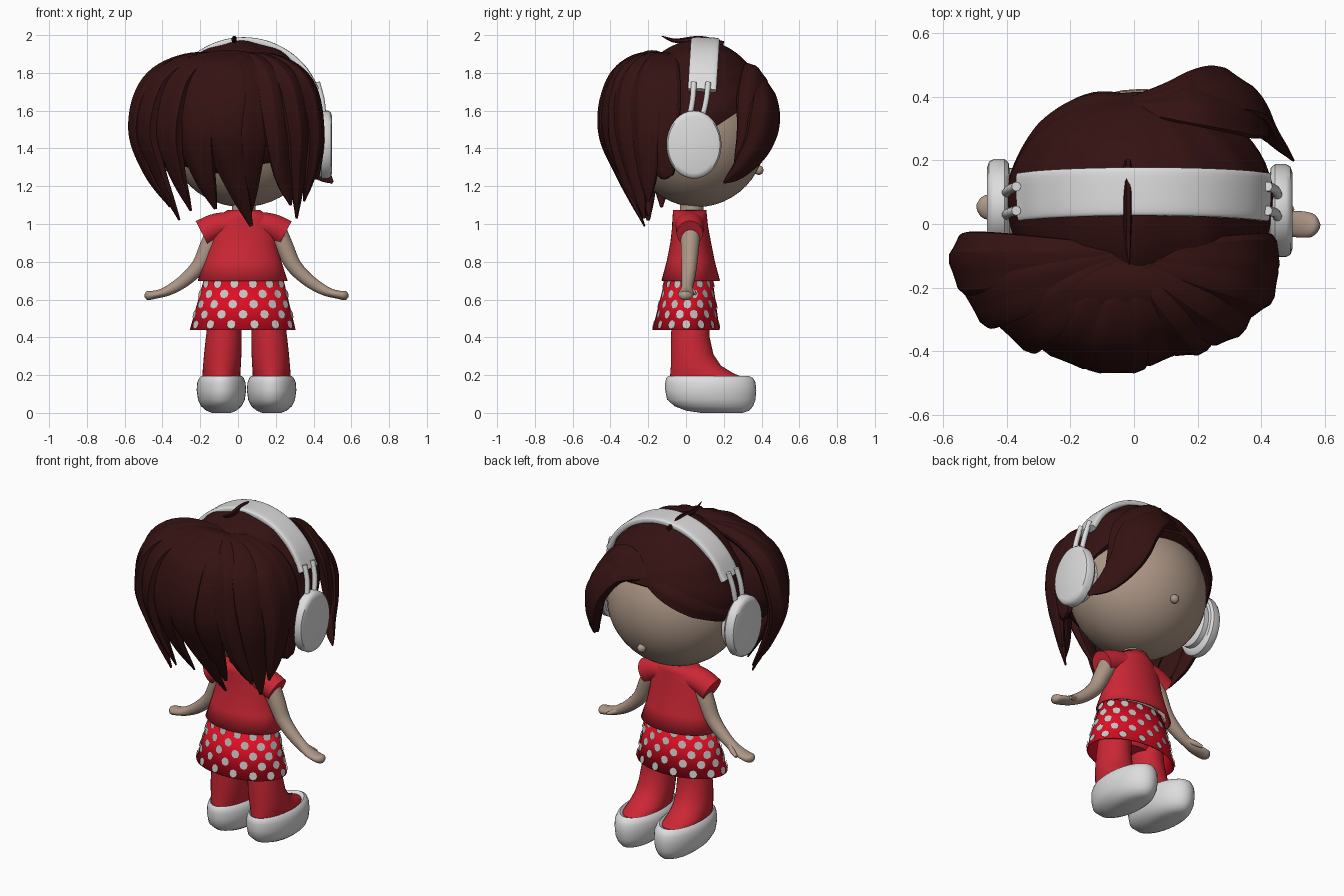
import bpy, bmesh
from math import sin, cos, pi, radians
from mathutils import Vector, Matrix

cube = bpy.data.objects.get("Cube")
if cube:
    bpy.data.objects.remove(cube)


def material(name, r, g, b):
    m = bpy.data.materials.new(name)
    m.use_nodes = True
    m.diffuse_color = (r, g, b, 1)
    m.node_tree.nodes["Principled BSDF"].inputs["Base Color"].default_value = (r, g, b, 1)
    return m


HAIR = material("dark brown hair", 0.035, 0.006, 0.006)
SKIN = material("tan skin", 0.42, 0.31, 0.24)
SHIRT = material("shirt red", 0.6, 0.02, 0.035)
SKIRT = material("skirt red", 0.75, 0.004, 0.018)
DOTS = material("dot grey", 0.58, 0.56, 0.54)
WHITE = material("white", 0.72, 0.72, 0.72)


def finish(bm, name, mat, angle=40, thickness=0):
    bmesh.ops.recalc_face_normals(bm, faces=bm.faces)
    mesh = bpy.data.meshes.new(name)
    bm.to_mesh(mesh)
    bm.free()
    mesh.materials.append(mat)
    ob = bpy.data.objects.new(name, mesh)
    bpy.context.collection.objects.link(ob)
    if thickness:
        ob.modifiers.new("wall", 'SOLIDIFY').thickness = thickness
    bpy.ops.object.select_all(action='DESELECT')
    ob.select_set(True)
    bpy.context.view_layer.objects.active = ob
    bpy.ops.object.shade_smooth_by_angle(angle=radians(angle))
    return ob


def skin_rings(rings, capped=True):
    """Bridge equal rings of points into a tube."""
    bm = bmesh.new()
    loops = [[bm.verts.new(p) for p in ring] for ring in rings]
    n = len(loops[0])
    for a, b in zip(loops, loops[1:]):
        for i in range(n):
            j = (i + 1) % n
            bm.faces.new((a[i], a[j], b[j], b[i]))
    if capped:
        bm.faces.new(loops[0])
        bm.faces.new(loops[-1])
    return bm


def loft(name, mat, rings, axis='z', capped=True, thickness=0, n=36):
    """Ellipse rings (position, centre, radius, centre, radius) along an axis."""
    out = []
    for t, c1, r1, c2, r2 in rings:
        pts = [(c1 + r1 * cos(2 * pi * i / n), c2 + r2 * sin(2 * pi * i / n)) for i in range(n)]
        out.append([(u, v, t) if axis == 'z' else (t, u, v) for u, v in pts])
    return finish(skin_rings(out, capped), name, mat, 40, thickness)


def spline(points, steps=7):
    pts = [Vector(p) for p in points]
    pts = [2 * pts[0] - pts[1]] + pts + [2 * pts[-1] - pts[-2]]
    out = []
    for a, b, c, d in zip(pts, pts[1:], pts[2:], pts[3:]):
        for k in range(steps):
            t = k / steps
            out.append(0.5 * (2 * b + (c - a) * t + (2 * a - 5 * b + 4 * c - d) * t * t
                              + (3 * b - a - 3 * c + d) * t ** 3))
    return out + [pts[-2]]


def sweep(name, mat, path, size, centre, n=20, ridge=0, power=1, angle=40):
    """Oval section along a smooth path; its flat side faces away from centre."""
    p = spline(path)
    rings = []
    for i, q in enumerate(p):
        w, h = size(i / (len(p) - 1))
        tangent = (p[min(i + 1, len(p) - 1)] - p[max(i - 1, 0)]).normalized()
        out = q - Vector(centre)
        out = (out - tangent * out.dot(tangent)).normalized()
        side = tangent.cross(out)
        ring = []
        for k in range(n):
            a = 2 * pi * (k + 0.5) / n
            c, s = cos(a), sin(a)
            r = 1 + ridge * cos(5 * a)
            c = abs(c) ** power * (1 if c > 0 else -1)
            s = abs(s) ** power * (1 if s > 0 else -1)
            ring.append(q + side * (w * c * r) + out * (h * s * r))
        rings.append(ring)
    return finish(skin_rings(rings), name, mat, angle)


def lock(name, path, width, thick, centre, root=0.3):
    """Tapered strand of hair with grooves along it."""
    def size(t):
        f = root + (1 - root) * sin(min(t / 0.5, 1) * pi / 2)
        f *= max(1 - max(t - 0.5, 0) / 0.5, 0.02) ** 0.65
        return width * f, thick * f
    return sweep(name, HAIR, path, size, centre, 20, 0.09, 1, 28)


def ball(name, mat, centre, radii):
    bm = bmesh.new()
    bmesh.ops.create_uvsphere(bm, u_segments=40, v_segments=24, radius=1,
                              matrix=Matrix.Translation(centre) @ Matrix.Diagonal((*radii, 1)))
    return finish(bm, name, mat, 60)


# Head
ball("head", SKIN, (0.025, 0.06, 1.47), (0.395, 0.365, 0.38))
ball("nose", SKIN, (0.03, 0.385, 1.285), (0.025, 0.025, 0.025))
loft("neck", SKIN, [(1.0, 0.03, 0.065, 0.03, 0.065), (1.16, 0.03, 0.06, 0.03, 0.06)])

# Hair cap: grooves run from the forehead to the back, cut along a sloped hairline
bm = bmesh.new()
bmesh.ops.create_uvsphere(bm, u_segments=72, v_segments=28, radius=1)
for i, v in enumerate(bm.verts):
    if abs(v.co.z) < 0.999:
        a = Vector((v.co.x, v.co.y)).angle_signed(Vector((1, 0)))
        v.co.xy *= 1 + 0.015 * cos(12 * a)
bm.transform(Matrix.Translation((0.02, 0.07, 1.55)) @ Matrix.Diagonal((0.415, 0.365, 0.42, 1))
             @ Matrix.Rotation(radians(-66), 4, 'X'))
bmesh.ops.bisect_plane(bm, geom=bm.verts[:] + bm.edges[:] + bm.faces[:], plane_co=(0, 0.42, 1.69),
                       plane_no=(0, -0.38, 0.57), clear_inner=True)
bmesh.ops.holes_fill(bm, edges=[e for e in bm.edges if e.is_boundary], sides=0)
finish(bm, "hair_cap", HAIR, 30)

# Back hair: a core with long strands fanning from the crown
ball("back_hair_core", HAIR, (-0.05, -0.18, 1.59), (0.46, 0.2, 0.33))
crown = Vector((-0.02, -0.1, 1.89))
strands = [  # bulge x, y, tip x, y, z, width
    (-0.53, -0.13, -0.36, -0.13, 1.09, 0.1), (-0.48, -0.22, -0.31, -0.2, 1.02, 0.12),
    (-0.37, -0.31, -0.25, -0.24, 1.07, 0.12), (-0.22, -0.38, -0.12, -0.25, 1.08, 0.13),
    (-0.08, -0.42, 0.07, -0.22, 0.99, 0.13), (0.06, -0.39, 0.06, -0.2, 1.04, 0.12),
    (0.21, -0.35, 0.28, -0.26, 1.1, 0.1), (0.32, -0.29, 0.31, -0.22, 1.03, 0.11),
    (0.4, -0.2, 0.35, -0.2, 1.12, 0.1), (0.41, -0.11, 0.4, -0.1, 1.24, 0.09)]
for i, (bx, by, tx, ty, tz, w) in enumerate(strands):
    def along(f, z):
        return (crown.x + f * (bx - crown.x), crown.y + f * (by - crown.y), z)
    path = [crown, along(0.5, 1.86), along(0.86, 1.74), (bx, by, 1.5),
            (bx * 0.65 + tx * 0.35, by * 0.65 + ty * 0.35, 1.28), (tx, ty, tz)]
    lock(f"back_strand_{i + 1}", path, w, 0.055, (-0.03, -0.05, 1.5))

# Fringe swept to both sides, and the thin strand over the crown
middle = (0.02, 0.05, 1.5)
lock("fringe_large", [(0, 0.38, 1.74), (0.17, 0.41, 1.73), (0.3, 0.42, 1.6), (0.36, 0.38, 1.43),
                      (0.42, 0.29, 1.3), (0.5, 0.2, 1.22)], 0.11, 0.045, middle)
lock("fringe_inner", [(0, 0.37, 1.76), (0.18, 0.37, 1.79), (0.32, 0.35, 1.64), (0.38, 0.32, 1.46),
                      (0.42, 0.26, 1.3)], 0.1, 0.04, middle)
lock("fringe_small", [(0.03, 0.38, 1.74), (-0.14, 0.37, 1.68), (-0.28, 0.28, 1.61),
                      (-0.37, 0.15, 1.53), (-0.4, 0.03, 1.5)], 0.09, 0.03, middle)
lock("crown_strand", [(-0.02, 0.2, 1.955), (-0.02, 0.08, 1.98), (-0.02, -0.05, 1.97),
                      (-0.015, -0.13, 1.995)], 0.014, 0.015, middle, 0.8)

# Headphones
arc = [radians(22 + 136 * i / 8) for i in range(9)]
sweep("headband", WHITE, [(0.03 + 0.415 * cos(a), 0.075 + 0.027 * sin(a), 1.55 + 0.42 * sin(a)) for a in arc],
      lambda t: (0.076, 0.018), (0.03, 0.09, 1.55), 24, 0, 0.4)
for side, s in (("left", 1), ("right", -1)):
    cy = 0.05 - 0.008 * s
    profile = [(0.37, 0.1, 0.12), (0.38, 0.118, 0.14), (0.41, 0.118, 0.14), (0.412, 0.135, 0.165),
               (0.425, 0.146, 0.18), (0.46, 0.146, 0.18), (0.474, 0.138, 0.17), (0.48, 0.12, 0.15)]
    loft(side + "_ear_cup", WHITE, [(0.018 + s * t, cy, ry, 1.42, rz) for t, ry, rz in profile], 'x')
    for k in (-1, 1):
        sweep(f"{side}_band_prong_{'back' if k < 0 else 'front'}", WHITE,
              [(0.025 + s * 0.395, 0.08 + k * 0.038, 1.75), (0.025 + s * 0.42, 0.07 + k * 0.036, 1.65),
               (0.025 + s * 0.43, cy + k * 0.033, 1.52)], lambda t: (0.015, 0.015), (0.02, 0.07, 1.5), 12)

# Torso, shirt and skirt
loft("torso", SKIN, [(0.6, 0.03, 0.17, 0.02, 0.1), (0.75, 0.03, 0.165, 0.02, 0.1),
                     (0.95, 0.03, 0.14, 0.02, 0.08), (1.04, 0.03, 0.08, 0.02, 0.07)])
loft("shirt", SHIRT, [(0.7, 0.025, 0.238, 0.025, 0.155), (0.8, 0.025, 0.205, 0.025, 0.128),
                      (0.9, 0.028, 0.18, 0.025, 0.108), (0.98, 0.03, 0.175, 0.022, 0.096),
                      (1.03, 0.03, 0.15, 0.02, 0.092), (1.075, 0.03, 0.085, 0.02, 0.088)],
     capped=False, thickness=0.008)
low, high = (0.44, 0.025, 0.28, 0, 0.178), (0.71, 0.03, 0.21, 0.015, 0.125)
loft("skirt", SKIRT, [low, high], capped=False, thickness=0.008)
loft("hips", SHIRT, [(0.46, 0.04, 0.12, 0.02, 0.08), (0.52, 0.035, 0.18, 0.02, 0.105),
                     (0.64, 0.03, 0.18, 0.02, 0.105)])

# Polka dots: staggered thin plates on the skirt
bm = bmesh.new()
for row in range(5):
    f = 0.1 + row * 0.2
    z, cx, rx, cy, ry = (a + (b - a) * f for a, b in zip(low, high))
    for k in range(14):
        a = 2 * pi * (k + 0.5 * (row % 2)) / 14
        normal = Vector((cos(a) / rx, sin(a) / ry, 0)).normalized()
        normal.z = 0.24
        normal.normalize()
        spot = Vector((cx + rx * cos(a), cy + ry * sin(a), z)) + normal * 0.005
        turn = normal.to_track_quat('Z', 'Y').to_matrix().to_4x4()
        bmesh.ops.create_circle(bm, cap_ends=True, segments=8, radius=0.024,
                                matrix=Matrix.Translation(spot) @ turn)
finish(bm, "skirt_dots", DOTS)

# Sleeves, arms, legs and shoes
for side, s in (("left", 1), ("right", -1)):
    sweep(side + "_sleeve", SHIRT, [(0.03 + s * x, 0.02, z) for x, z in ((0.07, 1.0), (0.15, 0.985), (0.22, 0.95))],
          lambda t: (0.08 - 0.01 * t, 0.066 + 0.008 * t), (0.03, 0.02, 0.3), 24)

    def arm_size(t):
        r = 0.056 - 0.026 * min(t / 0.6, 1)
        hand = sin(max(t - 0.6, 0) / 0.4 * pi)
        end = 1 if t < 0.9 else max(1 - ((t - 0.9) / 0.1) ** 2, 0.05) ** 0.5
        return (r + 0.012 * hand) * end, (r - 0.008 * hand) * end
    joints = ((0.15, 0.98), (0.2, 0.88), (0.25, 0.78), (0.33, 0.7), (0.42, 0.645), (0.49, 0.625), (0.54, 0.62))
    sweep(side + "_arm", SKIN, [(0.045 + s * x, 0.025 - s * 0.08 * max(x - 0.15, 0), z) for x, z in joints],
          arm_size, (0.045, 0.02, 0.3))
    sweep(side + "_thumb", SKIN, [(0.045 + s * x, y - s * 0.025, z) for x, y, z in
                                  ((0.38, 0.03, 0.665), (0.42, 0.058, 0.645), (0.455, 0.075, 0.63))],
          lambda t: (0.017 - 0.009 * t * t, 0.017 - 0.009 * t * t), (0.045, 0, 0.3), 12)

    x = 0.045 + s * 0.133

    def foot_rings(rows):
        return [(z, x - s * lean, rx, (y0 + y1) / 2, (y1 - y0) / 2) for z, lean, rx, y0, y1 in rows]
    loft(side + "_leg", SHIRT, foot_rings([
        (0.12, 0, 0.1, -0.085, 0.33), (0.185, 0, 0.1, -0.085, 0.31), (0.21, 0, 0.1, -0.083, 0.25),
        (0.25, 0.003, 0.1, -0.08, 0.185), (0.31, 0.007, 0.099, -0.08, 0.145),
        (0.4, 0.012, 0.094, -0.08, 0.125), (0.56, 0.025, 0.088, -0.07, 0.12)]))
    loft(side + "_shoe", WHITE, foot_rings([
        (0.0, 0, 0.05, 0.08, 0.3), (0.012, 0, 0.08, 0.0, 0.335), (0.035, 0, 0.107, -0.06, 0.355),
        (0.07, 0, 0.124, -0.1, 0.368), (0.12, 0, 0.131, -0.11, 0.372), (0.16, 0, 0.128, -0.11, 0.368),
        (0.185, 0, 0.118, -0.105, 0.355), (0.195, 0, 0.107, -0.095, 0.335), (0.18, 0, 0.095, -0.08, 0.31)]))
